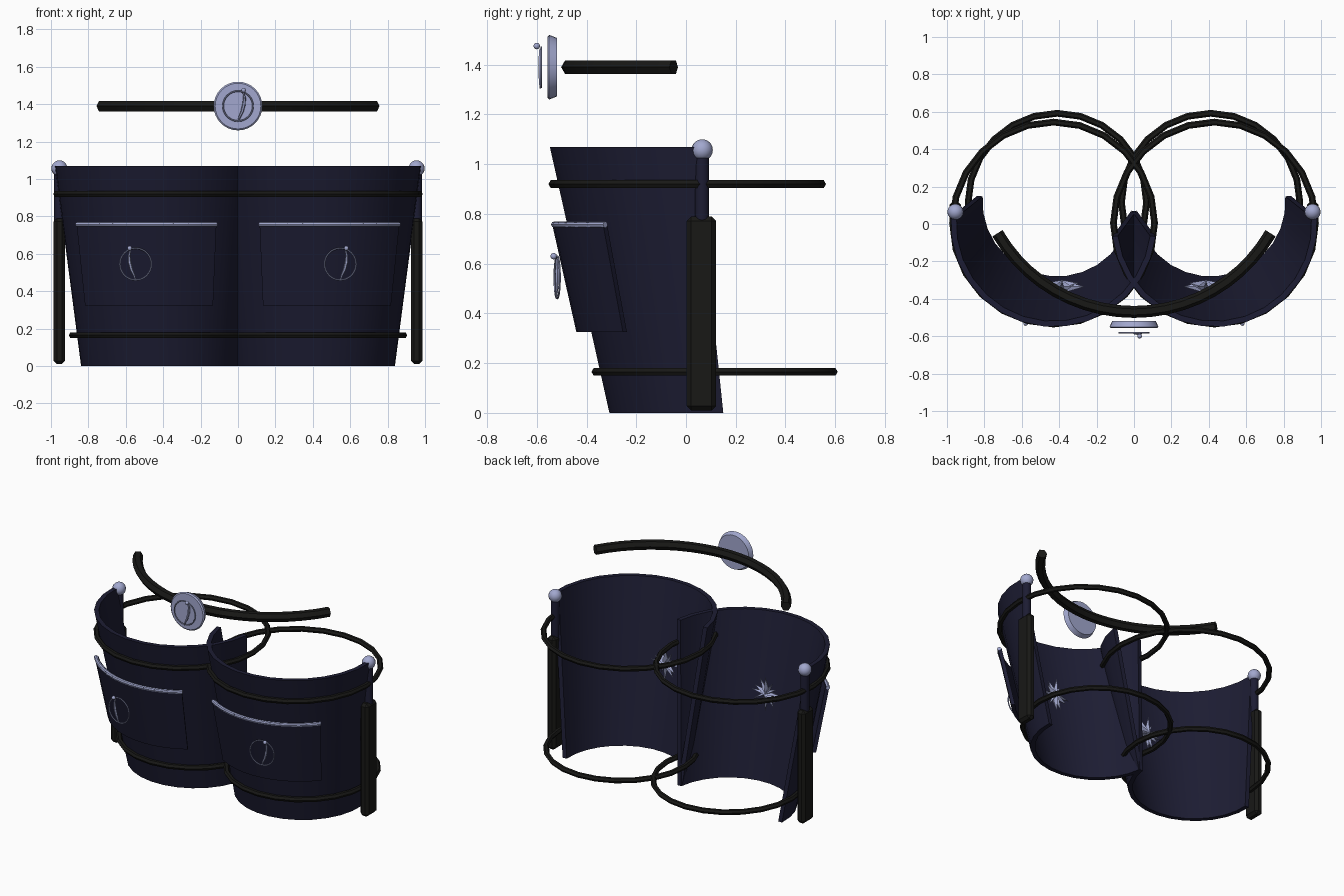
import bpy, bmesh
from math import sin, cos, pi, radians, asin
from mathutils import Vector, Matrix

if "Cube" in bpy.data.objects:
    bpy.data.objects.remove(bpy.data.objects["Cube"])


def material(name, rgb):
    m = bpy.data.materials.new(name)
    m.diffuse_color = (*rgb, 1)
    m.use_nodes = True
    m.node_tree.nodes["Principled BSDF"].inputs["Base Color"].default_value = m.diffuse_color
    return m


NAVY = material("navy_cloth", (0.012, 0.012, 0.033))
BLACK = material("black_leather", (0.009, 0.009, 0.008))
SILVER = material("pale_metal", (0.36, 0.39, 0.62))


def finish(name, bm, mat, angle=35):
    bmesh.ops.recalc_face_normals(bm, faces=bm.faces)
    me = bpy.data.meshes.new(name)
    bm.to_mesh(me)
    bm.free()
    me.materials.append(mat)
    me.polygons.foreach_set("use_smooth", [True] * len(me.polygons))
    me.set_sharp_from_angle(angle=radians(angle))
    ob = bpy.data.objects.new(name, me)
    bpy.context.collection.objects.link(ob)
    return ob


def loft(name, sections, mat, closed=False, angle=35):
    # skin a list of closed cross-sections
    bm = bmesh.new()
    rows = [[bm.verts.new(p) for p in s] for s in sections]
    n = len(rows[0])
    pairs = list(zip(rows, rows[1:])) + ([(rows[-1], rows[0])] if closed else [])
    for a, b in pairs:
        for i in range(n):
            j = (i + 1) % n
            bm.faces.new((a[i], a[j], b[j], b[i]))
    if not closed:
        bm.faces.new(rows[0])
        bm.faces.new(rows[-1])
    return finish(name, bm, mat, angle)


def tube(name, path, radii, up, mat, closed=False, sides=6):
    path = [Vector(p) for p in path]
    up, n = Vector(up), len(path)
    if not isinstance(radii, (list, tuple)):
        radii = [radii] * n
    secs = []
    for i, p in enumerate(path):
        a = path[i - 1] if closed or i else p
        b = path[(i + 1) % n] if closed or i < n - 1 else p
        side = (b - a).cross(up).normalized()
        secs.append([p + radii[i] * (cos(2 * pi * k / sides) * side + sin(2 * pi * k / sides) * up)
                     for k in range(sides)])
    return loft(name, secs, mat, closed)


def ball(name, loc, r, mat, seg=16):
    bm = bmesh.new()
    bmesh.ops.create_uvsphere(bm, u_segments=seg, v_segments=seg // 2 + 2, radius=r,
                              matrix=Matrix.Translation(loc))
    return finish(name, bm, mat, 60)


def cone_point(s, a, z, off):
    # point on the leaning, tapering leg surface; a = 0 faces the front, + is outward
    t = z / 1.07
    r = 0.43 + 0.12 * t + off
    return Vector((s * (0.41 + 0.02 * t + r * sin(a)), 0.12 * (1 - t) - r * cos(a), z))


def curved_plate(name, s, a0, a1, z0, z1, off, thick, steps, mat):
    secs = []
    for i in range(steps + 1):
        a = radians(a0 + (a1 - a0) * i / steps)
        secs.append([cone_point(s, a, z0, off), cone_point(s, a, z1, off),
                     cone_point(s, a, z1, off - thick), cone_point(s, a, z0, off - thick)])
    return loft(name, secs, mat)


def ornament(name, c, s, yaw=0.0, r=0.085):
    # thin ring with a slim curved bar and a small bead
    rot = Matrix.Rotation(yaw, 3, 'Z')
    c = Vector(c)
    up = rot @ Vector((0, -1, 0))

    def at(x, z, y=0):
        return c + rot @ Vector((s * x, y, z))
    ring = [at(r * cos(2 * pi * i / 32), r * sin(2 * pi * i / 32)) for i in range(32)]
    tube(name + "_ring", ring, 0.004, up, SILVER, True)
    bar = [at(x, z, -0.004) for x, z in
           ((0.028, 0.075), (0.035, 0.045), (0.032, 0.01), (0.022, -0.03), (0.008, -0.06), (0.0, -0.085))]
    tube(name + "_bar", bar, [0.004, 0.007, 0.009, 0.008, 0.006, 0.003], up, SILVER)
    ball(name + "_bead", at(0.03, 0.085, -0.018), 0.013, SILVER, 10)


for s, side in ((1, "right"), (-1, "left")):
    # half-round leg shell
    curved_plate(side + "_shell", s, -83, 94, 0, 1.07, 0, 0.03, 14, NAVY)

    # full strap loops around the leg
    for label, cx, cy, r, z in (("upper", 0.43, 0.005, 0.54, 0.92), ("lower", 0.41, 0.115, 0.477, 0.165)):
        loop = [(s * (cx + r * cos(2 * pi * i / 24)), cy + r * sin(2 * pi * i / 24), z) for i in range(24)]
        tube(f"{side}_{label}_strap", loop, 0.018, (0, 0, 1), BLACK, True)

    # pocket panel with metal trim
    curved_plate(side + "_pocket", s, -32.6, 50, 0.325, 0.765, 0.058, 0.025, 10, NAVY)
    trim = [cone_point(s, radians(-33 + 83.5 * i / 12), 0.757, 0.05) for i in range(13)]
    tube(side + "_pocket_trim", trim, 0.013, (0, 0, 1), SILVER, False, 8)
    ornament(side + "_pocket_ornament", (s * 0.547, -0.518, 0.545), s, s * 0.13)

    # spiked burst inside the shell
    bm = bmesh.new()
    cx, cy, cz = s * 0.385, -0.335, 0.59
    front = bm.verts.new((cx, cy + 0.035, cz))
    back = bm.verts.new((cx, cy - 0.035, cz))
    rim = []
    for i in range(24):
        r = 0.035 if i % 2 else (0.12, 0.09, 0.105)[i // 2 % 3]
        rim.append(bm.verts.new((cx + r * cos(pi * i / 12), cy + (0, 0, 0.02, 0)[i % 4], cz + r * sin(pi * i / 12))))
    for i in range(24):
        for tip in (front, back):
            bm.faces.new((rim[i], rim[(i + 1) % 24], tip))
    finish(side + "_burst", bm, SILVER, 10)

    # sheath, grip and pommel at the outer side
    bm = bmesh.new()
    bmesh.ops.create_cube(bm, size=1, matrix=Matrix.Translation((s * 0.955, 0.062, 0.4))
                          @ Matrix.Diagonal((0.062, 0.118, 0.78, 1)))
    bmesh.ops.bevel(bm, geom=bm.edges[:], offset=0.018, segments=1, affect='EDGES')
    finish(side + "_sheath", bm, BLACK, 30)
    tube(side + "_grip", [(s * 0.955, 0.065, 0.77), (s * 0.955, 0.065, 1.04)], 0.028, (0, 1, 0), NAVY, False, 12)
    ball(side + "_pommel", (s * 0.955, 0.065, 1.057), 0.043, SILVER)

# belt arc floating above
R = 0.844
half = asin(0.73 / R)
belt = [(R * sin(half * t / 10), -0.47 + R * (1 - cos(half * t / 10)), 1.39) for t in range(-10, 11)]
tube("belt", belt, 0.032, (0, 0, 1), BLACK)

# round buckle, slightly narrower at the back
disc = [[(r * cos(2 * pi * i / 32), y, 1.39 + r * sin(2 * pi * i / 32)) for i in range(32)]
        for r, y in ((0.122, -0.557), (0.13, -0.55), (0.117, -0.518))]
loft("buckle", disc, SILVER)
ornament("buckle_ornament", (0, -0.582, 1.39), 1, 0, 0.08)
